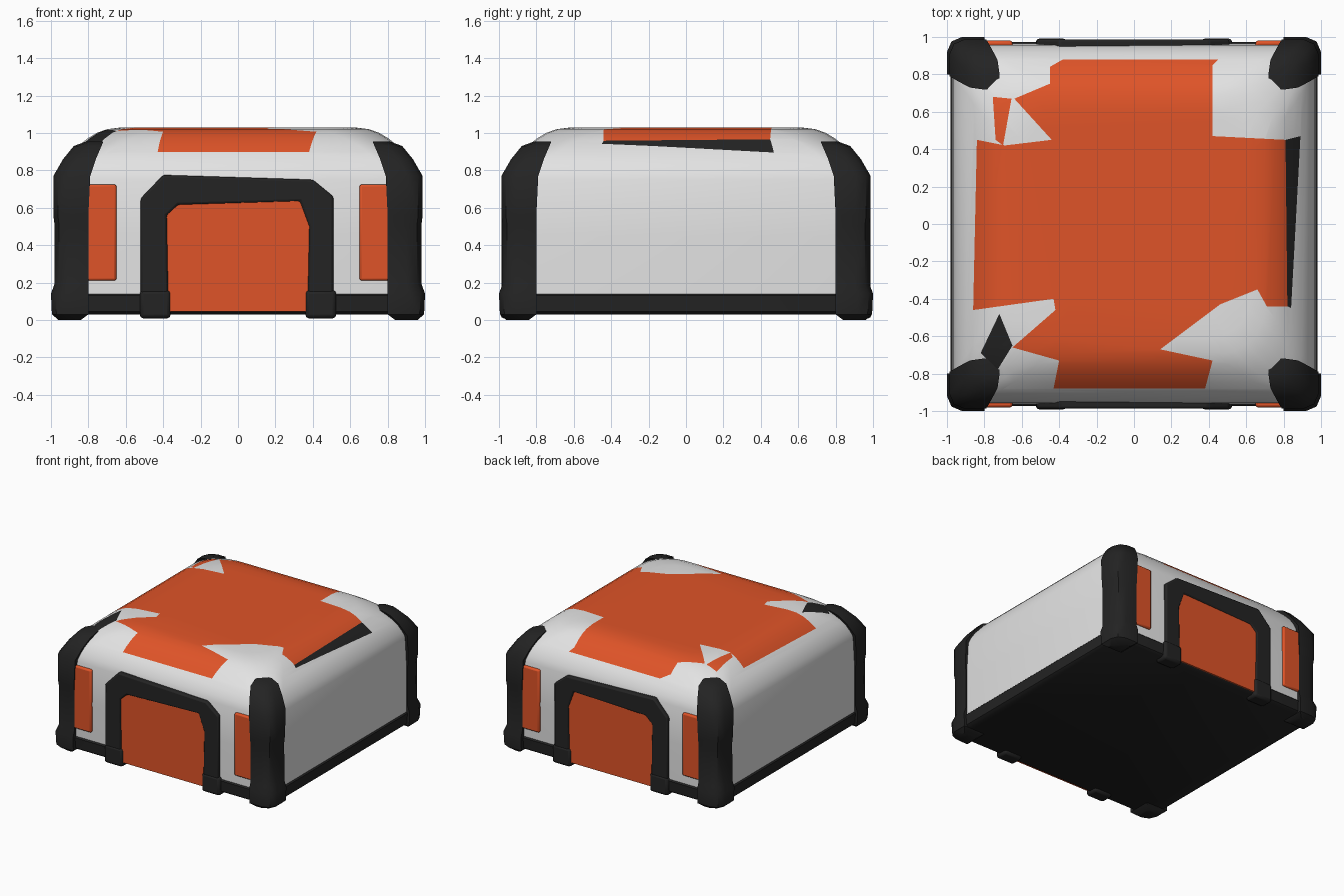
import bpy, bmesh, math
from mathutils import Vector
from mathutils.geometry import intersect_point_line

if "Cube" in bpy.data.objects:
    bpy.data.objects.remove(bpy.data.objects["Cube"])


def material(name, rgb):
    m = bpy.data.materials.new(name)
    m.diffuse_color = (*rgb, 1)
    m.use_nodes = True
    m.node_tree.nodes["Principled BSDF"].inputs["Base Color"].default_value = m.diffuse_color
    return m


WHITE = material("off_white", (0.77, 0.77, 0.77))
ORANGE = material("orange", (0.74, 0.088, 0.021))
BLACK = material("black", (0.017, 0.017, 0.017))


def finish(name, bm, mats, angle=35, bevel=0):
    bmesh.ops.recalc_face_normals(bm, faces=bm.faces[:])
    me = bpy.data.meshes.new(name)
    bm.to_mesh(me)
    bm.free()
    ob = bpy.data.objects.new(name, me)
    bpy.context.collection.objects.link(ob)
    for m in mats:
        me.materials.append(m)
    if bevel:
        b = ob.modifiers.new("bevel", 'BEVEL')
        b.width, b.segments, b.limit_method = bevel, 2, 'ANGLE'
    bpy.ops.object.select_all(action='DESELECT')
    ob.select_set(True)
    bpy.context.view_layer.objects.active = ob
    bpy.ops.object.shade_smooth_by_angle(angle=math.radians(angle))
    return ob


def loft(rings):
    """Closed solid through a stack of equal-length point rings."""
    bm = bmesh.new()
    vs = [[bm.verts.new(p) for p in r] for r in rings]
    n = len(vs[0])
    for a, b in zip(vs, vs[1:]):
        for i in range(n):
            j = (i + 1) % n
            bm.faces.new((a[i], a[j], b[j], b[i]))
    bm.faces.new(vs[0][::-1])
    bm.faces.new(vs[-1])
    return bm


def rounded_rect(z, hx, hy, r, seg=5):
    pts = []
    for k, (sx, sy) in enumerate(((1, 1), (-1, 1), (-1, -1), (1, -1))):
        for i in range(seg + 1):
            a = math.pi / 2 * (k + i / seg)
            pts.append((sx * (hx - r) + r * math.cos(a), sy * (hy - r) + r * math.sin(a), z))
    return pts


def inside(p, poly):
    hit = False
    for (x1, y1), (x2, y2) in zip(poly, poly[1:] + poly[:1]):
        if (y1 > p.y) != (y2 > p.y) and p.x < x1 + (p.y - y1) * (x2 - x1) / (y2 - y1):
            hit = not hit
    return hit


# Painted areas of the lid, seen from above
lid_orange = [(-.38, .88), (-.45, .84), (-.45, .75), (-.64, .67), (-.44, .45), (-.69, .42), (-.84, .45),
              (-.86, -.46), (-.43, -.40), (-.42, -.46), (-.65, -.66), (-.40, -.73), (-.43, -.88),
              (.38, -.88), (.42, -.73), (.14, -.67), (.46, -.43), (.66, -.35), (.71, -.44),
              (.82, -.44), (.81, .45), (.42, .47), (.42, .85), (.45, .88)]
sliver_orange = [(-.755, .68), (-.655, .67), (-.70, .42), (-.74, .45)]
side_black = [(.81, .45), (.89, .47), (.84, -.45), (.82, -.44)]
corner_black = [(-.72, -.48), (-.65, -.65), (-.73, -.78), (-.82, -.69)]
paint = [(lid_orange, 1), (sliver_orange, 1), (side_black, 2), (corner_black, 2)]

# Shell with rounded lid
profile = [(.10, .97, .15), (.45, .972, .15), (.75, .965, .16), (.80, .95, .17), (.85, .925, .18),
           (.89, .895, .19), (.93, .855, .21), (.97, .805, .23), (1.0, .755, .24),
           (1.02, .70, .24), (1.03, .62, .22)]
bm = loft([rounded_rect(z, h, h - .008, r) for z, h, r in profile])
for poly, _ in paint:
    for a, b in zip(poly, poly[1:] + poly[:1]):
        # cut only the lid faces that this outline edge runs across
        lo = [min(a[k], b[k]) - 1e-4 for k in (0, 1)]
        hi = [max(a[k], b[k]) + 1e-4 for k in (0, 1)]
        geom = set()
        for f in bm.faces:
            co = [v.co for v in f.verts]
            if f.calc_center_median().z > .8 and all(
                    min(c[k] for c in co) <= hi[k] and max(c[k] for c in co) >= lo[k] for k in (0, 1)):
                geom.update([f, *f.edges, *f.verts])
        d = Vector((b[0] - a[0], b[1] - a[1], 0))
        bmesh.ops.bisect_plane(bm, geom=list(geom), dist=1e-5, plane_co=(*a, 0),
                               plane_no=Vector((d.y, -d.x, 0)).normalized())
for f in bm.faces:
    c = f.calc_center_median()
    if c.z > .8:
        for poly, index in paint:
            if inside(c, poly):
                f.material_index = index
finish("shell", bm, [WHITE, ORANGE, BLACK], 40)

# Black base tray
finish("base_tray", loft([rounded_rect(z, h, h - .008, .15) for z, h in
                          ((.03, .955), (.045, .975), (.13, .98), (.145, .965))]), [BLACK])

# Corner posts: height, inner edge, outer edge
post = [(0, .84, .96), (.03, .80, .995), (.14, .80, 1.0), (.19, .80, .982), (.5, .80, .98),
        (.56, .80, .987), (.77, .79, .987), (.86, .76, .935), (.93, .73, .878), (.955, .72, .81)]
for sx, xn in ((1, "right"), (-1, "left")):
    for sy, yn in ((1, "back"), (-1, "front")):
        rings = []
        for z, i, o in post:
            c = .08
            ring = [(i, i), (o, i), (o, o - c), (o - .3 * c, o - .3 * c), (o - c, o), (i, o)]
            rings.append([(sx * x, sy * y, z) for x, y in ring])
        finish(f"corner_post_{yn}_{xn}", loft(rings), [BLACK], 40)


def end_plate(name, outline, y_in, y_out, side, mat, bevel):
    """Extrude an x-z outline on the front (-1) or back (1) end."""
    finish(name, loft([[(x, side * y, z) for x, z in outline] for y in (y_in, y_out)]),
           [mat], 35, bevel)


def box(x0, x1, z0, z1):
    return [(x0, z0), (x1, z0), (x1, z1), (x0, z1)]


# Both ends: door, arch frame, feet and side strips
arch = [(-.52, .03), (-.52, .65), (-.40, .775), (.40, .75), (.51, .66), (.51, .03),
        (.37, .03), (.38, .50), (.33, .635), (-.32, .615), (-.38, .56), (-.37, .03)]
for side, n in ((-1, "front"), (1, "back")):
    end_plate(f"door_{n}", box(-.42, .42, .045, .66), .9, .978, side, ORANGE, 0)
    end_plate(f"arch_{n}", arch, .9, .987, side, BLACK, .012)
    for sx, xn in ((1, "right"), (-1, "left")):
        end_plate(f"arch_foot_{n}_{xn}", box(*sorted((sx * .36, sx * .525)), .008, .16),
                  .88, .992, side, BLACK, .02)
        end_plate(f"strip_{n}_{xn}", box(*sorted((sx * .65, sx * .81)), .21, .725),
                  .9, .98, side, ORANGE, .012)
